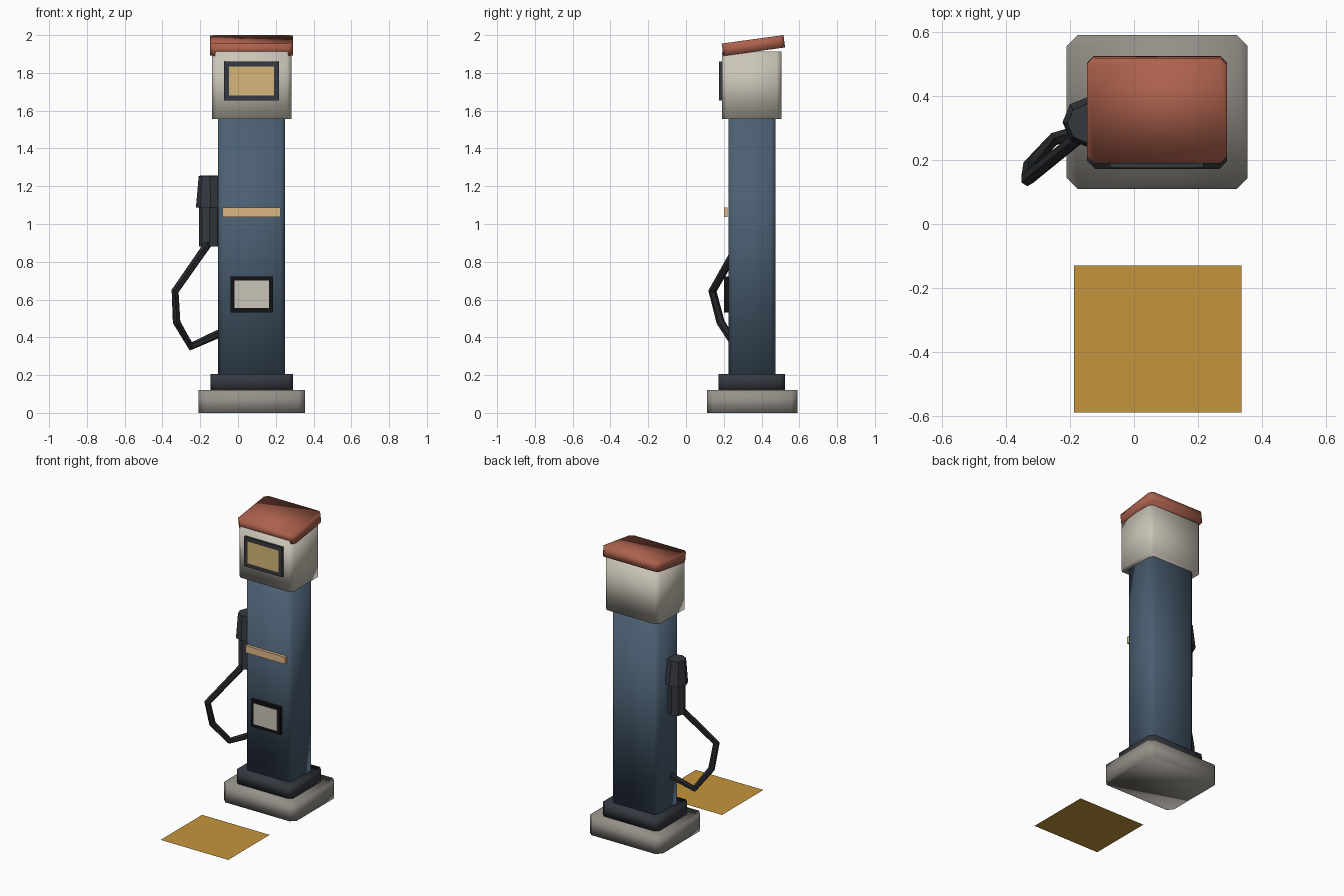
import bpy, bmesh, math
from mathutils import Vector, Matrix

if "Cube" in bpy.data.objects:
    bpy.data.objects.remove(bpy.data.objects["Cube"])


def material(name, rgb):
    m = bpy.data.materials.new(name)
    m.diffuse_color = (*rgb, 1)
    m.use_nodes = True
    m.node_tree.nodes["Principled BSDF"].inputs["Base Color"].default_value = m.diffuse_color
    return m


STONE = material("stone", (0.30, 0.28, 0.25))
DARK = material("dark_metal", (0.035, 0.04, 0.05))
BLUE = material("blue_paint", (0.07, 0.115, 0.17))
CREAM = material("cream_paint", (0.60, 0.56, 0.48))
RED = material("red_roof", (0.42, 0.12, 0.075))
AMBER = material("amber_screen", (0.67, 0.47, 0.19))
TAN = material("tan_trim", (0.73, 0.48, 0.24))
BLACK = material("black", (0.006, 0.006, 0.008))
RUBBER = material("rubber", (0.018, 0.02, 0.023))
YELLOW = material("yellow_paint", (0.55, 0.30, 0.045))


def finish(name, bm, mat, smooth):
    bmesh.ops.recalc_face_normals(bm, faces=bm.faces[:])
    for f in bm.faces:
        f.smooth = smooth
    me = bpy.data.meshes.new(name)
    bm.to_mesh(me)
    bm.free()
    me.materials.append(mat)
    ob = bpy.data.objects.new(name, me)
    bpy.context.collection.objects.link(ob)
    return ob


def box(name, x, y, z, mat, chamfer=0.0, tilt=0.0):
    """Box from ranges, optionally with chamfered upright edges and a tilt about x."""
    bm = bmesh.new()
    size = [b - a for a, b in (x, y, z)]
    mid = Vector([(a + b) / 2 for a, b in (x, y, z)])
    bmesh.ops.create_cube(bm, size=1, matrix=Matrix.Diagonal((*size, 1)))
    if chamfer:
        upright = [e for e in bm.edges
                   if abs(e.verts[0].co.z - e.verts[1].co.z) > size[2] * 0.5]
        bmesh.ops.bevel(bm, geom=upright, offset=chamfer, offset_type='OFFSET',
                        segments=1, affect='EDGES', profile=0.5)
    ob = finish(name, bm, mat, chamfer > 0)
    ob.location = mid
    ob.rotation_euler.x = tilt
    return ob


def tube(name, path, radii, sides, mat, up=(0, 1, 0)):
    """Capped tube through a few points."""
    bm = bmesh.new()
    pts = [Vector(p) for p in path]
    rings = []
    for i, p in enumerate(pts):
        a = (p - pts[i - 1]).normalized() if i else Vector()
        b = (pts[i + 1] - p).normalized() if i < len(pts) - 1 else Vector()
        t = (a + b).normalized()
        u = Vector(up).cross(t).normalized()
        v = t.cross(u)
        rings.append([bm.verts.new(p + radii[i] * (u * math.cos(k) + v * math.sin(k)))
                      for k in (2 * math.pi * j / sides for j in range(sides))])
    for r, s in zip(rings, rings[1:]):
        for j in range(sides):
            k = (j + 1) % sides
            bm.faces.new((r[j], r[k], s[k], s[j]))
    bm.faces.new(rings[0])
    bm.faces.new(rings[-1])
    return finish(name, bm, mat, False)


# Pedestal, column and head
box("base_slab", (-0.21, 0.355), (0.11, 0.59), (0, 0.12), STONE, 0.034)
box("plinth", (-0.146, 0.291), (0.172, 0.525), (0.12, 0.207), DARK, 0.025)
box("column", (-0.105, 0.249), (0.224, 0.475), (0.207, 1.557), BLUE, 0.024)
box("head", (-0.138, 0.283), (0.19, 0.505), (1.557, 1.912), CREAM, 0.024)

# Tilted roof
box("roof", (-0.147, 0.291), (0.192, 0.522), (1.912, 1.978), RED, 0.022, 0.137)

# Framed panels on the front
for part, x, z, border, y0, y1, rim, face in (
        ("screen", (-0.075, 0.217), (1.653, 1.861), 0.027, 0.176, 0.192, DARK, AMBER),
        ("label", (-0.041, 0.185), (0.532, 0.722), 0.022, 0.202, 0.224, BLACK, CREAM)):
    box(part + "_frame", x, (y0, y1), z, rim)
    box(part + "_panel", (x[0] + border, x[1] - border), (y0 - 0.002, y0 + 0.006),
        (z[0] + border, z[1] - border), face)
box("trim_strip", (-0.082, 0.225), (0.2, 0.22), (1.037, 1.087), TAN)

# Nozzle holder and handle on the left side
tube("nozzle_holder", [(-0.15, 0.315, 0.88), (-0.15, 0.315, 1.09)],
     [0.057, 0.057], 8, DARK)
tube("nozzle_handle", [(-0.145, 0.318, 1.088), (-0.148, 0.314, 1.256)],
     [0.078, 0.06], 8, DARK)

# Hanging hose
tube("hose", [(-0.155, 0.285, 0.90), (-0.333, 0.14, 0.645), (-0.325, 0.183, 0.48),
              (-0.25, 0.265, 0.352), (-0.10, 0.31, 0.42)],
     [0.022] * 5, 6, RUBBER, up=(0.5, -0.85, 0.1))

# Flat parking mark on the floor
bm = bmesh.new()
bm.faces.new([bm.verts.new((x, y, 0.001)) for x, y in
              ((-0.187, -0.588), (0.336, -0.588), (0.336, -0.13), (-0.187, -0.13))])
finish("floor_mark", bm, YELLOW, False)
